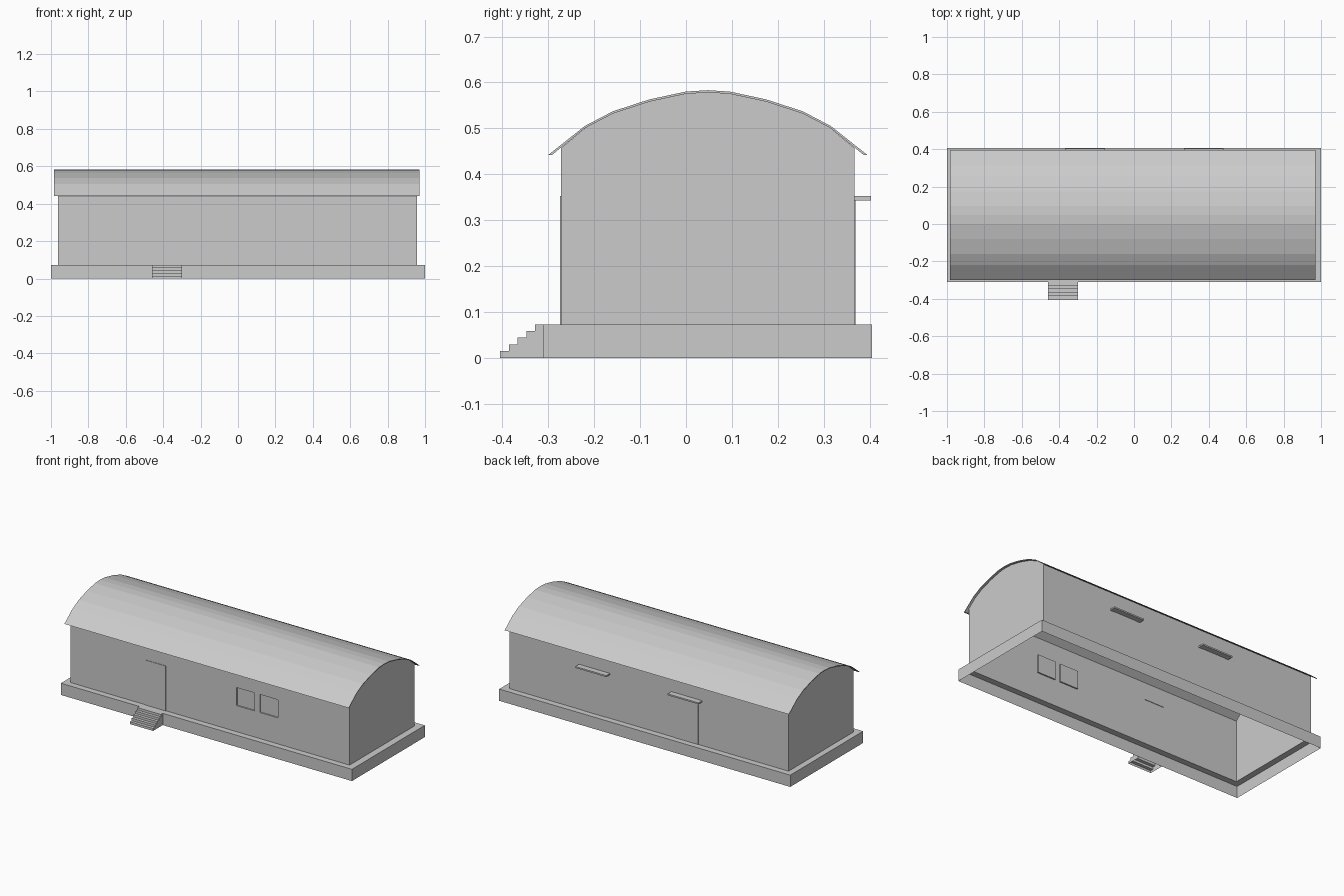
import bpy, bmesh

if "Cube" in bpy.data.objects:
    bpy.data.objects.remove(bpy.data.objects["Cube"])

X0, X1 = -0.962, 0.957        # wall ends
Y0, Y1 = -0.272, 0.367        # wall front / back
BASE, EAVE = 0.073, 0.457     # plinth top, wall top
YC = 0.0475                   # roof ridge


def make(name, quads):
    """Build a flat-shaded shell object from a list of polygons."""
    bm = bmesh.new()
    for q in quads:
        bm.faces.new([bm.verts.new(p) for p in q])
    bmesh.ops.remove_doubles(bm, verts=bm.verts[:], dist=1e-5)
    bmesh.ops.recalc_face_normals(bm, faces=bm.faces[:])
    me = bpy.data.meshes.new(name)
    bm.to_mesh(me)
    bm.free()
    ob = bpy.data.objects.new(name, me)
    bpy.context.collection.objects.link(ob)
    return ob


def long_wall(y, panels):
    """Sheet wall with rectangular panels (xa, xb, za, zb, y offset)."""
    xs = sorted({X0, X1, *[v for p in panels for v in p[:2]]})
    zs = sorted({BASE, EAVE, *[v for p in panels for v in p[2:4]]})
    out = []
    for a, b in zip(xs, xs[1:]):
        for c, d in zip(zs, zs[1:]):
            mx, mz = (a + b) / 2, (c + d) / 2
            if not any(p[0] < mx < p[1] and p[2] < mz < p[3] for p in panels):
                out.append([(a, y, c), (b, y, c), (b, y, d), (a, y, d)])
    for a, b, c, d, off in panels:
        ring = [(a, c), (b, c), (b, d), (a, d)]
        out.append([(x, y + off, z) for x, z in ring])
        for (xa, za), (xb, zb) in zip(ring, ring[1:] + ring[:1]):
            out.append([(xa, y, za), (xb, y, zb), (xb, y + off, zb), (xa, y + off, za)])
    return out


def box(name, a, b):
    (x0, y0, z0), (x1, y1, z1) = a, b
    ring = [(x0, y0), (x1, y0), (x1, y1), (x0, y1)]
    q = [[(x, y, z) for x, y in ring] for z in (z0, z1)]
    for (ax, ay), (bx, by) in zip(ring, ring[1:] + ring[:1]):
        q.append([(ax, ay, z0), (bx, by, z0), (bx, by, z1), (ax, ay, z1)])
    return make(name, q)


# Plinth: open-bottomed skirt with a ledge around the walls
outer = [(-1, -0.31), (1, -0.31), (1, 0.405), (-1, 0.405)]
inner = [(X0, Y0), (X1, Y0), (X1, Y1), (X0, Y1)]
quads = []
for i in range(4):
    a, b, c, d = outer[i], outer[(i + 1) % 4], inner[(i + 1) % 4], inner[i]
    quads.append([(*a, 0), (*b, 0), (*b, BASE), (*a, BASE)])
    quads.append([(*a, BASE), (*b, BASE), (*c, BASE), (*d, BASE)])
make("plinth", quads)

# Roof profile: half arc as (distance from ridge, height), mirrored
half = [(0.3475, 0.442), (0.268, 0.505), (0.207, 0.537), (0.127, 0.563), (0.048, 0.580)]
arc = [(YC - d, z) for d, z in half] + [(YC, 0.583)] + [(YC + d, z) for d, z in half[::-1]]
under = [(y + (0.008 if y < YC - 0.3 else -0.008 if y > YC + 0.3 else 0),
          z - (0.0 if abs(y - YC) > 0.3 else 0.005)) for y, z in arc]

# Walls: front and back with door and window panels
make("front_wall", long_wall(Y0, [
    (-0.445, -0.305, BASE, 0.352, -0.003),
    (0.18, 0.305, 0.235, 0.347, 0.008),
    (0.34, 0.465, 0.235, 0.347, 0.008)]))
back_doors = [0.372, -0.262]
make("back_wall", long_wall(Y1, [(x - 0.08, x + 0.08, BASE, 0.344, 0.002) for x in back_doors]))

# Gable ends following the underside of the roof
prof = [(Y0, BASE), (Y1, BASE), (Y1, EAVE)] + under[1:-1][::-1] + [(Y0, EAVE)]
for name, x in (("left_gable", X0), ("right_gable", X1)):
    make(name, [[(x, y, z) for y, z in prof]])

# Thin curved roof
RX0, RX1 = -0.983, 0.97
quads = []
for prof in (arc, under):
    for a, b in zip(prof, prof[1:]):
        quads.append([(RX0, *a), (RX1, *a), (RX1, *b), (RX0, *b)])
for i in range(len(arc) - 1):
    for x in (RX0, RX1):
        quads.append([(x, *arc[i]), (x, *arc[i + 1]), (x, *under[i + 1]), (x, *under[i])])
for i in (0, -1):
    quads.append([(RX0, *arc[i]), (RX1, *arc[i]), (RX1, *under[i]), (RX0, *under[i])])
make("roof", quads)

# Awnings over the back doors
for x in back_doors:
    box("back_awning", (x - 0.106, Y1, 0.343), (x + 0.106, 0.403, 0.352))

# Entrance steps: open-backed stair shell
SX0, SX1 = -0.46, -0.30
quads, n, run = [], 5, 0.019
for i in range(n):
    ya = -0.405 + i * run
    yb = ya + run
    z0, z1 = BASE * i / n, BASE * (i + 1) / n
    quads.append([(SX0, ya, z0), (SX1, ya, z0), (SX1, ya, z1), (SX0, ya, z1)])
    quads.append([(SX0, ya, z1), (SX1, ya, z1), (SX1, yb, z1), (SX0, yb, z1)])
    for x in (SX0, SX1):
        quads.append([(x, ya, z0), (x, ya, z1), (x, yb, z1), (x, yb, z0)])
        if i:
            quads.append([(x, ya, 0), (x, ya, z0), (x, yb, z0), (x, yb, 0)])
make("entrance_steps", quads)
